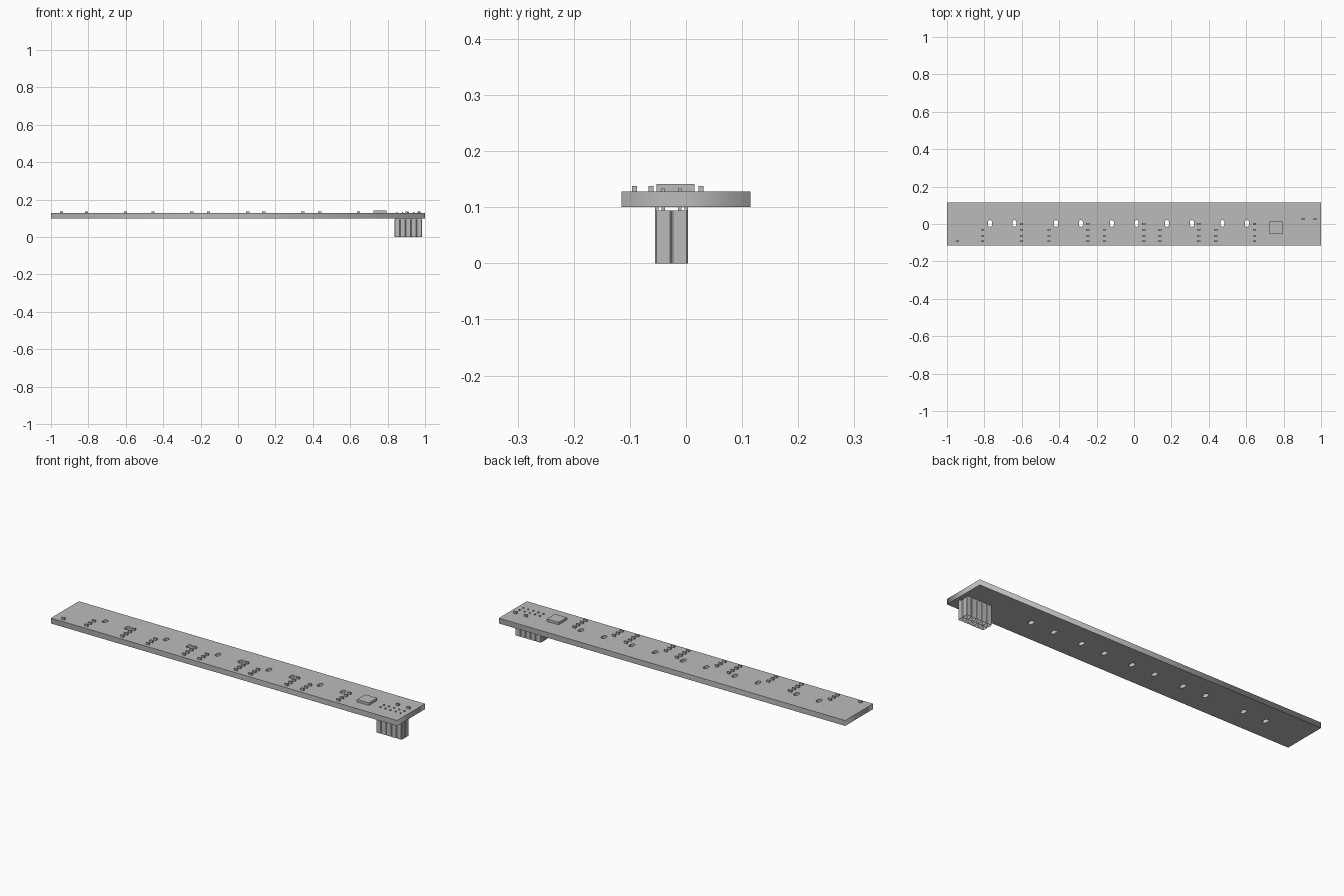
import bpy, bmesh, math
from mathutils import Vector, Matrix

cube = bpy.data.objects.get("Cube")
if cube:
    bpy.data.objects.remove(cube, do_unlink=True)

grey = bpy.data.materials.new("plain_grey")
grey.use_nodes = True
colour = (0.5, 0.5, 0.5, 1)
grey.diffuse_color = colour
grey.node_tree.nodes["Principled BSDF"].inputs["Base Color"].default_value = colour

BOTTOM, TOP = 0.100, 0.128


def add_object(name, mesh):
    mesh.materials.clear()
    mesh.materials.append(grey)
    obj = bpy.data.objects.new(name, mesh)
    bpy.context.collection.objects.link(obj)
    return obj


def finish(name, bm):
    mesh = bpy.data.meshes.new(name)
    bmesh.ops.recalc_face_normals(bm, faces=bm.faces)
    bm.to_mesh(mesh)
    bm.free()
    return add_object(name, mesh)


def add_box(bm, x, y, z0, z1, sx, sy):
    place = Matrix.Translation((x, y, (z0 + z1) / 2)) @ Matrix.Diagonal((sx, sy, z1 - z0, 1))
    bmesh.ops.create_cube(bm, size=1, matrix=place)


def add_outline(curve, points):
    spline = curve.splines.new('POLY')
    spline.points.add(len(points) - 1)
    for p, (x, y) in zip(spline.points, points):
        p.co = (x, y, 0, 1)
    spline.use_cyclic_u = True


# Circuit board with a row of rounded slots
curve = bpy.data.curves.new("board_outline", 'CURVE')
curve.dimensions = '2D'
curve.fill_mode = 'BOTH'
curve.extrude = (TOP - BOTTOM) / 2
add_outline(curve, [(-1, -.115), (1, -.115), (1, .115), (-1, .115)])
for hx in (-.77, -.64, -.417, -.284, -.118, .014, .176, .31, .472, .604):
    slot = []
    for i in range(16):
        a = 2 * math.pi * (i + .5) / 16
        shift = math.copysign(.007, math.sin(a))
        slot.append((hx + .011 * math.cos(a), .003 + shift + .011 * math.sin(a)))
    add_outline(curve, slot)
helper = bpy.data.objects.new("board_helper", curve)
bpy.context.collection.objects.link(helper)
bpy.context.view_layer.update()
graph = bpy.context.evaluated_depsgraph_get()
board_mesh = bpy.data.meshes.new_from_object(helper.evaluated_get(graph))
board_mesh.transform(Matrix.Translation((0, 0, (TOP + BOTTOM) / 2)))
bpy.data.objects.remove(helper, do_unlink=True)
add_object("board", board_mesh)

# Small surface components in columns of one, three or four
bm = bmesh.new()
rows = (-.092, -.062, -.031, 0)
columns = [(-.943, 1)]
columns += [(x, 3) for x in (-.81, -.455, -.157, .138, .437)]
columns += [(x, 4) for x in (-.602, -.247, .052, .346, .645)]
spots = [(x, y) for x, count in columns for y in rows[:count]]
spots += [(.904, .027), (.967, .027)]
for x, y in spots:
    add_box(bm, x, y, TOP, .138, .017, .009)
finish("small_components", bm)

# Square chip
bm = bmesh.new()
add_box(bm, .759, -.019, TOP, .141, .068, .068)
finish("chip", bm)

# Socket header: two rows of five chamfered cells, each with an open socket
PITCH, CHAMFER = .0295, .0025
half = PITCH / 2
centres = [(.91 + (i - 2) * PITCH, -.026 + s * half) for i in range(5) for s in (-1, 1)]
bm = bmesh.new()
for cx, cy in centres:
    k = half - CHAMFER
    ring = [(k, -half), (half, -k), (half, k), (k, half),
            (-k, half), (-half, k), (-half, -k), (-k, -half)]
    lower = bm.faces.new([bm.verts.new((cx + x, cy + y, 0)) for x, y in reversed(ring)])
    upper = bmesh.ops.extrude_face_region(bm, geom=[lower], use_keep_orig=True)["geom"]
    verts = [v for v in upper if isinstance(v, bmesh.types.BMVert)]
    bmesh.ops.translate(bm, verts=verts, vec=Vector((0, 0, .094)))
    bm.normal_update()
    floor = min((f for f in bm.faces if all(abs(v.co.x - cx) < half + .001
                 and abs(v.co.y - cy) < half + .001 for v in f.verts)),
                key=lambda f: f.calc_center_median().z)
    bmesh.ops.inset_individual(bm, faces=[floor], thickness=.009)
    bmesh.ops.translate(bm, verts=floor.verts[:], vec=Vector((0, 0, .05)))
finish("socket_header", bm)

# Spacer rails between header and board
bm = bmesh.new()
for side in (-1, 1):
    add_box(bm, .91, -.026 + side * .0262, .094, BOTTOM, PITCH * 5 - .004, .0066)
finish("header_rails", bm)

# Pins passing through the board
bm = bmesh.new()
for cx, cy in centres:
    add_box(bm, cx, cy, .09, .133, .006, .006)
finish("header_pins", bm)
